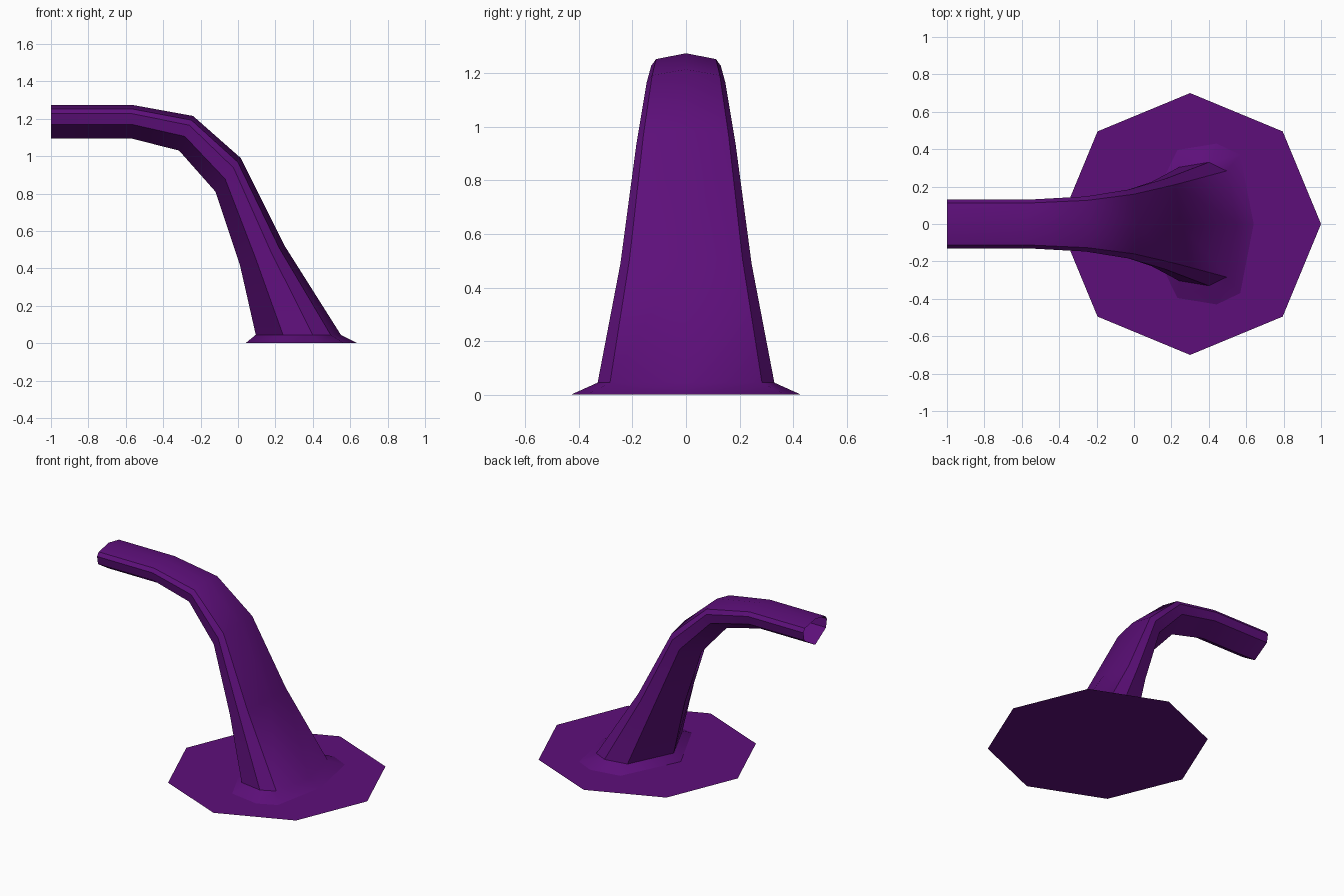
import bpy, bmesh, math

if "Cube" in bpy.data.objects:
    bpy.data.objects.remove(bpy.data.objects["Cube"])

purple = bpy.data.materials.new("deep purple")
purple.diffuse_color = (0.11, 0.0048, 0.195, 1)
purple.use_nodes = True
purple.node_tree.nodes["Principled BSDF"].inputs["Base Color"].default_value = purple.diffuse_color


def finish(bm, name):
    mesh = bpy.data.meshes.new(name)
    bm.to_mesh(mesh)
    bm.free()
    mesh.materials.append(purple)
    obj = bpy.data.objects.new(name, mesh)
    bpy.context.collection.objects.link(obj)
    return obj


# Flat octagonal ground plate
bm = bmesh.new()
plate = [bm.verts.new((0.3 + 0.7 * math.cos(i * math.pi / 4),
                       0.7 * math.sin(i * math.pi / 4), 0)) for i in range(8)]
bm.faces.new(plate)
finish(bm, "ground_plate")

# Bent arm: each ring is (outer x, z), (inner x, z), half width, flare amount
rings = [
    ((0.64, 0.0), (0.04, 0.0), 0.43, 1.0),
    ((0.55, 0.045), (0.095, 0.045), 0.33, 1.0),
    ((0.25, 0.52), (0.01, 0.42), 0.245, 0.7),
    ((0.015, 0.99), (-0.12, 0.81), 0.185, 0.4),
    ((-0.24, 1.215), (-0.315, 1.03), 0.147, 0.1),
    ((-0.57, 1.275), (-0.57, 1.095), 0.13, 0.0),
    ((-1.0, 1.275), (-1.0, 1.095), 0.13, 0.0),
]
bm = bmesh.new()
loops = []
for outer, inner, half, flare in rings:
    # Eight-sided section: (position from inner to outer, share of half width)
    low, mid = 0.42 - 0.1 * flare, 0.74 - 0.07 * flare
    right = [(1, 0), (0.88, 0.86), (mid, 1), (low, 0.92), (0, 0)]
    section = right + [(t, -w) for t, w in right[3:0:-1]]
    loops.append([bm.verts.new((inner[0] + t * (outer[0] - inner[0]), w * half,
                                inner[1] + t * (outer[1] - inner[1])))
                  for t, w in section])
for a, b in zip(loops, loops[1:]):
    for i in range(8):
        j = (i + 1) % 8
        bm.faces.new((a[i], a[j], b[j], b[i]))
bmesh.ops.recalc_face_normals(bm, faces=bm.faces)
arm = finish(bm, "bent_arm")

# Soft shading with crisp side edges
bpy.context.view_layer.objects.active = arm
arm.select_set(True)
bpy.ops.object.shade_smooth_by_angle(angle=math.radians(40))
